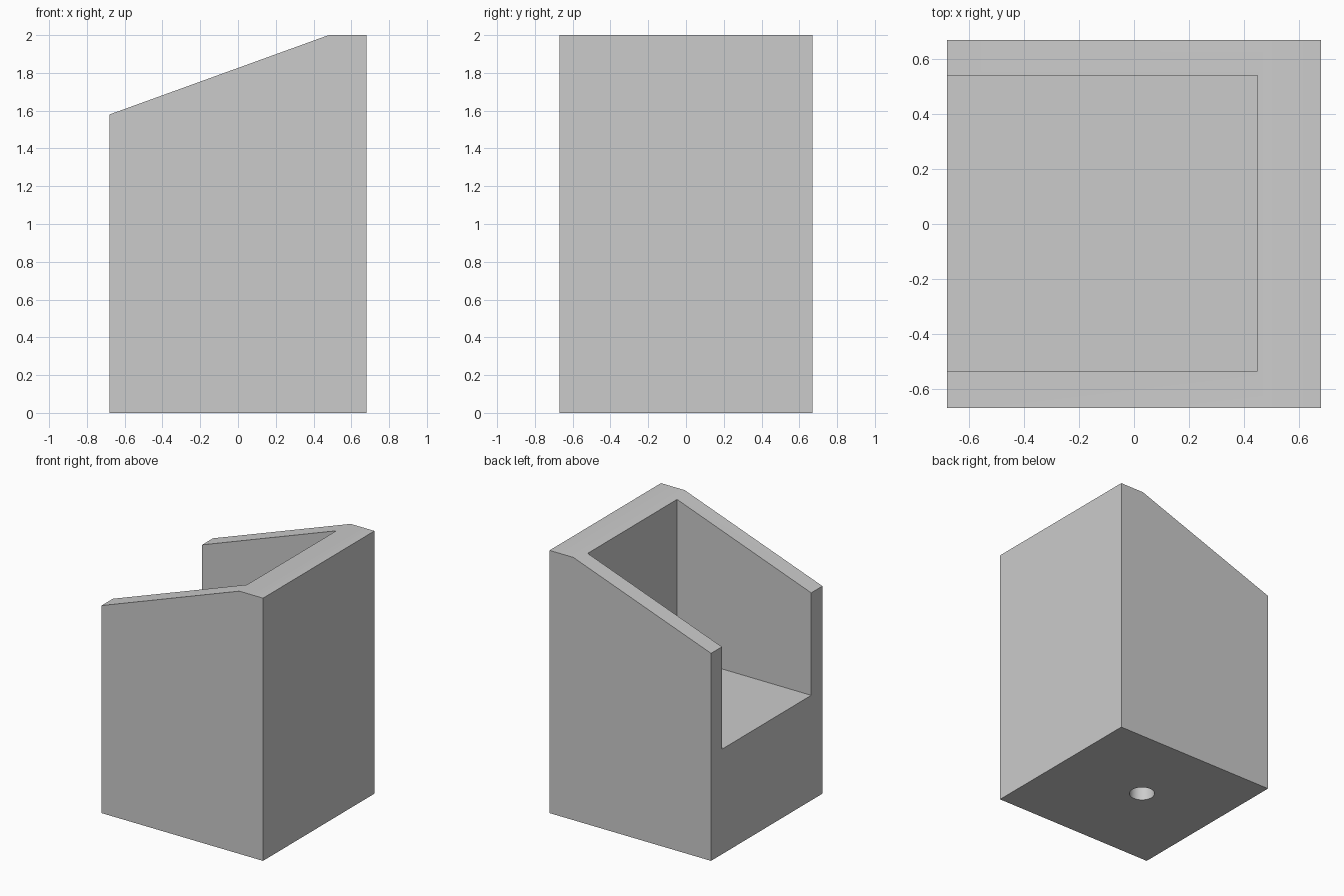
import bpy
import bmesh
from mathutils import Matrix

if "Cube" in bpy.data.objects:
    bpy.data.objects.remove(bpy.data.objects["Cube"], do_unlink=True)

HALF_X, HALF_Y = 0.68, 0.67
FLOOR_Z = 0.80

grey = bpy.data.materials.new("light grey")
grey.use_nodes = True
colour = (0.6, 0.6, 0.6, 1)
grey.diffuse_color = colour
grey.node_tree.nodes["Principled BSDF"].inputs["Base Color"].default_value = colour


def add_object(name, bm):
    bmesh.ops.recalc_face_normals(bm, faces=bm.faces)
    mesh = bpy.data.meshes.new(name)
    bm.to_mesh(mesh)
    bm.free()
    mesh.materials.append(grey)
    obj = bpy.data.objects.new(name, mesh)
    bpy.context.collection.objects.link(obj)
    return obj


def extruded_profile(name, points, y0, y1):
    """Extrude an x-z outline along y."""
    bm = bmesh.new()
    face = bm.faces.new([bm.verts.new((x, y0, z)) for x, z in points])
    result = bmesh.ops.extrude_face_region(bm, geom=[face])
    verts = [v for v in result["geom"] if isinstance(v, bmesh.types.BMVert)]
    bmesh.ops.translate(bm, verts=verts, vec=(0, y1 - y0, 0))
    return add_object(name, bm)


def cut(target, cutter):
    """Subtract the cutter, apply the result and remove the cutter."""
    cutter.hide_render = True
    mod = target.modifiers.new("cut", "BOOLEAN")
    mod.operation = "DIFFERENCE"
    mod.solver = "EXACT"
    mod.object = cutter
    bpy.context.view_layer.objects.active = target
    bpy.ops.object.modifier_apply(modifier=mod.name)
    bpy.data.objects.remove(cutter, do_unlink=True)


# Block with a sloping top
holder = extruded_profile("holder_body", [
    (-HALF_X, 0), (HALF_X, 0), (HALF_X, 2), (0.48, 2), (-HALF_X, 1.58),
], -HALF_Y, HALF_Y)

# Pocket open at the top and on the low side
pocket = extruded_profile("pocket_cutter", [
    (-1, FLOOR_Z), (0.45, FLOOR_Z), (0.45, 2.5), (-1, 2.5),
], -0.535, 0.54)
cut(holder, pocket)

# Blind round hole in the underside
bm = bmesh.new()
bmesh.ops.create_cone(bm, cap_ends=True, segments=48, radius1=0.089, radius2=0.089,
                      depth=0.8, matrix=Matrix.Translation((-0.04, 0.04, 0)))
cut(holder, add_object("hole_cutter", bm))

# Smooth only the hole wall
bpy.ops.object.select_all(action="DESELECT")
holder.select_set(True)
bpy.context.view_layer.objects.active = holder
bpy.ops.object.shade_smooth_by_angle()
